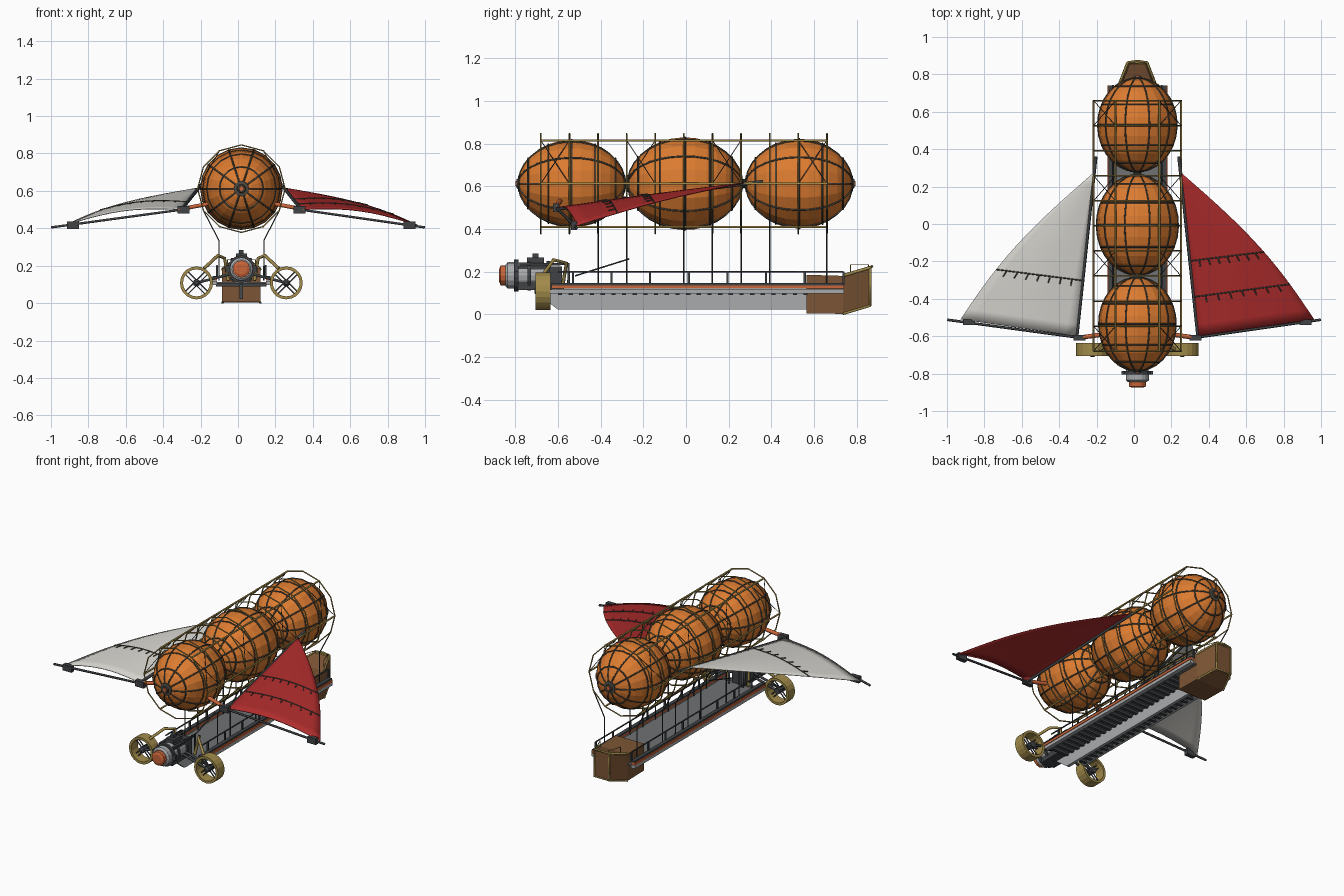
import bpy, bmesh, math
from math import sin, cos, pi, radians
from mathutils import Vector

if "Cube" in bpy.data.objects:
    bpy.data.objects.remove(bpy.data.objects["Cube"])

CX, CZ = 0.018, 0.612          # centre line of the ship, height of the balloon axis


def mat(name, r, g, b):
    m = bpy.data.materials.new(name)
    m.diffuse_color = (r, g, b, 1)
    m.use_nodes = True
    m.node_tree.nodes["Principled BSDF"].inputs["Base Color"].default_value = m.diffuse_color
    return m


ORANGE = mat("orange_cloth", 0.72, 0.2, 0.03)
RUST = mat("rust_paint", 0.6, 0.13, 0.04)
BRASS = mat("brass", 0.36, 0.26, 0.07)
DARK = mat("dark_iron", 0.05, 0.055, 0.06)
STRAP = mat("strap", 0.07, 0.065, 0.05)
STEEL = mat("steel", 0.4, 0.41, 0.42)
FLOOR = mat("floor", 0.16, 0.165, 0.17)
BROWN = mat("brown_wood", 0.2, 0.09, 0.035)
RED = mat("red_sail", 0.42, 0.025, 0.025)
WHITE = mat("white_sail", 0.68, 0.67, 0.63)


def mesh(name, verts, faces, m):
    me = bpy.data.meshes.new(name)
    me.from_pydata([tuple(v) for v in verts], [], faces)
    bm = bmesh.new()
    bm.from_mesh(me)
    bmesh.ops.recalc_face_normals(bm, faces=bm.faces)
    bm.to_mesh(me)
    bm.free()
    me.materials.append(m)
    ob = bpy.data.objects.new(name, me)
    bpy.context.collection.objects.link(ob)
    return ob


def boxes(name, spans, m):
    """Boxes given as (x0, x1, y0, y1, z0, z1), joined in one object."""
    v, f = [], []
    for x0, x1, y0, y1, z0, z1 in spans:
        b = len(v)
        v += [(x, y, z) for x in (x0, x1) for y in (y0, y1) for z in (z0, z1)]
        f += [[b + i for i in q] for q in ((0, 1, 3, 2), (4, 6, 7, 5), (0, 4, 5, 1),
                                           (2, 3, 7, 6), (0, 2, 6, 4), (1, 5, 7, 3))]
    return mesh(name, v, f, m)


def lathe(name, prof, x, z, n, m, closed=False):
    """Revolve (radius, y) points about a line parallel to y."""
    v = [(x + r * cos(2 * pi * i / n), y, z + r * sin(2 * pi * i / n))
         for r, y in prof for i in range(n)]
    k = len(prof)
    f = [(j * n + i, j * n + (i + 1) % n, (j + 1) % k * n + (i + 1) % n, (j + 1) % k * n + i)
         for j in range(k if closed else k - 1) for i in range(n)]
    if not closed:
        f += [tuple(range(n)), tuple(range((k - 1) * n, k * n))]
    return mesh(name, v, f, m)


def tubes(name, lines, r, m, cyclic=False):
    """Round rods along polylines, joined in one mesh."""
    cu = bpy.data.curves.new(name, 'CURVE')
    cu.dimensions = '3D'
    cu.bevel_depth, cu.bevel_resolution, cu.use_fill_caps = r, 1, True
    for pts in lines:
        s = cu.splines.new('POLY')
        s.points.add(len(pts) - 1)
        for p, q in zip(s.points, pts):
            p.co = (*q, 1)
        s.use_cyclic_u = cyclic
    tmp = bpy.data.objects.new(name + "_path", cu)
    bpy.context.collection.objects.link(tmp)
    me = bpy.data.meshes.new_from_object(tmp.evaluated_get(bpy.context.evaluated_depsgraph_get()))
    bpy.data.objects.remove(tmp)
    me.materials.clear()
    me.materials.append(m)
    ob = bpy.data.objects.new(name, me)
    bpy.context.collection.objects.link(ob)
    return ob


def around(r, deg, y):
    return (CX + r * cos(radians(deg)), y, CZ + r * sin(radians(deg)))


# Three gas balloons with straps and pole caps
for tag, yc, half, rad in (("front", -0.535, 0.25, 0.205), ("middle", -0.005, 0.268, 0.217),
                           ("rear", 0.53, 0.25, 0.21)):
    arc = [radians(a) for a in range(4, 177, 12)] + [radians(176)]
    prof = [(rad * sin(a), yc - half * cos(a)) for a in arc]
    lathe(tag + "_balloon", prof, CX, CZ, 20, ORANGE)
    tubes(tag + "_balloon_meridians",
          [[around(r + 0.001, d, y) for r, y in prof] for d in range(0, 360, 36)], 0.0045, STRAP)
    tubes(tag + "_balloon_belts",
          [[around(rad * sin(radians(a)), d, yc - half * cos(radians(a))) for d in range(0, 360, 18)]
           for a in (35, 64, 90, 116, 145)], 0.0045, STRAP, True)
    for s in (-1, 1):
        e = yc + s * half
        lathe(tag + "_balloon_cap", [(0.042, e - s * 0.012), (0.04, e), (0.024, e + s * 0.003),
                                     (0.02, e + s * 0.009)], CX, CZ, 12, STRAP)
        lathe(tag + "_balloon_valve", [(0.016, e), (0.012, e + s * 0.013)], CX, CZ, 10, RUST)

# Cage of rings and longerons around the balloons
RC = 0.234
ring_y = [-0.68 + 0.134 * i for i in range(11)]
tubes("cage_rings", [[around(RC, d, y) for d in range(0, 360, 30)] for y in ring_y], 0.004, BRASS, True)
tubes("cage_longerons", [[around(RC, d, -0.68), around(RC, d, 0.66)] for d in range(0, 360, 60)],
      0.0055, BRASS)
tubes("cage_bracing", [[around(RC, a, ring_y[i]), around(RC, b, ring_y[i + 1])]
                       for i in (0, 3, 6, 9) for p in ((0, 60), (180, 120)) for a, b in (p, p[::-1])],
      0.002, DARK)
tubes("suspension_struts", [[(CX + s * 0.203, y, 0.495), (CX + s * 0.12, y, 0.335), (CX + s * 0.12, y, 0.12)]
                            for y in [ring_y[i] for i in (2, 3, 5, 6, 7, 8, 10)] for s in (-1, 1)],
      0.0035, DARK)

# Gondola deck, ribs, side beams and keel plate
boxes("deck_floor", [(CX - 0.14, CX + 0.14, -0.62, 0.73, 0.104, 0.114)], FLOOR)
boxes("deck_ribs", [(CX - 0.135, CX + 0.135, -0.6 + 0.05 * i, -0.58 + 0.05 * i, 0.09, 0.105)
                    for i in range(24)], DARK)
boxes("side_beams", [(CX + s * 0.145 - 0.014, CX + s * 0.145 + 0.014, -0.63, 0.74, 0.098, 0.118)
                     for s in (-1, 1)], STEEL)
boxes("side_stripes", [(CX + s * 0.146 - 0.015, CX + s * 0.146 + 0.015, -0.63, 0.74, 0.12, 0.136)
                       for s in (-1, 1)], RUST)
boxes("side_caps", [(CX + s * 0.142 - 0.013, CX + s * 0.142 + 0.013, -0.63, 0.74, 0.136, 0.146)
                    for s in (-1, 1)], DARK)
side = [(-0.7, 0.1), (-0.6, 0.022), (0.57, 0.022), (0.57, 0.1)]
mesh("keel_plate", [(CX + dx, y, z) for dx in (-0.01, 0.01) for y, z in side],
     [(0, 1, 2, 3), (4, 5, 6, 7)] + [(i, (i + 1) % 4, 4 + (i + 1) % 4, 4 + i) for i in range(4)], STEEL)

# Hand rails
tubes("hand_rails", [[(CX + s * 0.13, -0.6, 0.2), (CX + s * 0.13, 0.735, 0.2)] for s in (-1, 1)],
      0.0045, DARK)
boxes("rail_posts", [(CX + s * 0.13 - 0.005, CX + s * 0.13 + 0.005, y - 0.005, y + 0.005, 0.14, 0.2)
                     for s in (-1, 1) for y in [-0.53 + 0.181 * i for i in range(8)]], DARK)

# Wooden cabin at the rear with a tapered end and a brass frame
sect = [(0.565, 0.103, 0.005, 0.185), (0.735, 0.103, 0.002, 0.18), (0.862, 0.054, 0.04, 0.218)]
cv = [(CX + sx * w, y, z) for y, w, a, b in sect for sx, z in ((-1, a), (1, a), (1, b), (-1, b))]
mesh("rear_cabin", cv, [(3, 2, 1, 0), (8, 9, 10, 11)] +
     [(j + i, j + (i + 1) % 4, j + 4 + (i + 1) % 4, j + 4 + i) for j in (0, 4) for i in range(4)], BROWN)
tubes("cabin_end_frame", [cv[8:12]], 0.007, BRASS, True)
tubes("cabin_edge_trim", [[cv[i], cv[i + 4]] for i in range(4, 8)] +
      [[(CX + s * 0.1, 0.74, 0.185), (CX + s * 0.05, 0.865, 0.222), (CX, 0.872, 0.225)] for s in (-1, 1)],
      0.006, BRASS)
tubes("cabin_rail", [[(CX + s * 0.075, 0.77, 0.19), (CX + s * 0.075, 0.77, 0.232),
                      (CX + s * 0.045, 0.855, 0.232), (CX + s * 0.045, 0.855, 0.21)] for s in (-1, 1)],
      0.003, BRASS)

# Engine at the front
EZ = 0.182
lathe("engine_nose", [(0.03, -0.875), (0.046, -0.868), (0.046, -0.83)], CX, EZ, 12, RUST)
lathe("engine_cowl", [(0.05, -0.845), (0.062, -0.835), (0.062, -0.8)], CX, EZ, 16, STEEL)
for y, r, w, m in ((-0.795, 0.074, 0.02, DARK), (-0.765, 0.06, 0.05, STEEL), (-0.735, 0.07, 0.016, DARK),
                   (-0.69, 0.058, 0.08, STEEL), (-0.645, 0.068, 0.016, DARK)):
    lathe("engine_drum", [(r, y - w / 2), (r, y + w / 2)], CX, EZ, 16, m)
boxes("engine_block", [(CX - 0.05, CX + 0.05, -0.79, -0.58, 0.115, 0.225),
                       (CX - 0.084, CX + 0.084, -0.805, -0.785, 0.165, 0.2),
                       (CX - 0.03, CX + 0.03, -0.745, -0.665, 0.225, 0.265),
                       (CX - 0.012, CX + 0.012, -0.72, -0.69, 0.26, 0.285)], DARK)
tubes("engine_pipes", [[(CX + s * 0.05, -0.78, 0.235), (CX + s * 0.05, -0.55, 0.235),
                        (CX + s * 0.05, -0.55, 0.12)] for s in (-1, 1)], 0.008, DARK)
tubes("control_lever", [[(CX, -0.52, 0.18), (CX, -0.265, 0.26)]], 0.004, DARK)

# Ducted propellers either side of the engine
DZ, DY = 0.108, -0.67
for s, tag in ((-1, "left"), (1, "right")):
    dx = CX + s * 0.24
    lathe(tag + "_duct", [(0.088, DY - 0.035), (0.088, DY + 0.035), (0.072, DY + 0.035),
                          (0.072, DY - 0.035)], dx, DZ, 20, BRASS, True)
    lathe(tag + "_propeller_hub", [(0.01, DY - 0.04), (0.02, DY - 0.03), (0.02, DY + 0.03)], dx, DZ, 10, DARK)
    tubes(tag + "_propeller_blades", [[(dx + 0.075 * cos(a + t), DY, DZ + 0.075 * sin(a + t)),
                                       (dx - 0.075 * cos(a - t), DY, DZ - 0.075 * sin(a - t))]
                                      for a in (pi / 4, 3 * pi / 4) for t in (-0.13, 0.13)], 0.004, DARK)
    tubes(tag + "_duct_arms", [[(dx, DY + y, DZ), (CX + s * 0.04, DY + y, 0.16)] for y in (-0.015, 0.02)],
          0.008, DARK)
    tubes(tag + "_duct_bracket", [[(CX + s * 0.2, DY, 0.185), (CX + s * 0.125, DY + 0.05, 0.255),
                                   (CX + s * 0.09, -0.56, 0.24), (CX + s * 0.07, -0.58, 0.12)]], 0.009, BRASS)

# Sails with mast, boom, fittings and reef lines
for s, tag, cloth, reefs in ((-1, "left", WHITE, (0.66,)), (1, "right", RED, (0.54, 0.76))):
    apex, inner, tip = [Vector(p) for p in ((0.233, 0.275, 0.615), (0.322, -0.6, 0.5), (0.945, -0.51, 0.415))]

    def sail_point(u, v, lift=0.0):
        p = apex.lerp(inner.lerp(tip, u), v)
        p.x += 0.06 * sin(pi * v) * u
        p.z += 0.035 * sin(pi * u) * v + 0.015 * sin(pi * v) * u + lift
        return Vector((CX + s * p.x, p.y, p.z))

    nu, nv = 10, 14
    grid = [sail_point(i / nu, max(j / nv, 0.004)) for j in range(nv + 1) for i in range(nu + 1)]
    quads = [(a, a + 1, a + nu + 2, a + nu + 1) for j in range(nv) for i in range(nu)
             for a in [j * (nu + 1) + i]]
    sail = mesh(tag + "_sail", grid, quads, cloth)
    sail.data.shade_smooth()
    mod = sail.modifiers.new("thickness", 'SOLIDIFY')
    mod.thickness, mod.offset = 0.004, 0
    tubes(tag + "_reef_lines", [[sail_point(u / 8, v, 0.003) for u in range(9)] for v in reefs] +
          [[sail_point(u / 8, v, 0.004), sail_point(u / 8, v + 0.04, 0.004)]
           for v in reefs for u in range(1, 8)], 0.0035, STRAP)
    tubes(tag + "_mast", [[(CX + s * 0.222, 0.36, 0.622), (CX + s * 0.325, -0.61, 0.494)]], 0.009, DARK)
    tubes(tag + "_boom", [[(CX + s * 0.28, -0.612, 0.505), (s * 0.998, -0.512, 0.405)]], 0.007, DARK)
    tubes(tag + "_boom_root", [[(CX + s * 0.18, -0.59, 0.53), (CX + s * 0.34, -0.612, 0.5)]], 0.012, RUST)
    for bx, by, bz in ((0.31, -0.608, 0.5), (0.9, -0.525, 0.416)):
        x = CX + s * bx
        boxes(tag + "_boom_fitting", [(x - 0.032, x + 0.032, by - 0.014, by + 0.014, bz - 0.02, bz + 0.02)], DARK)
